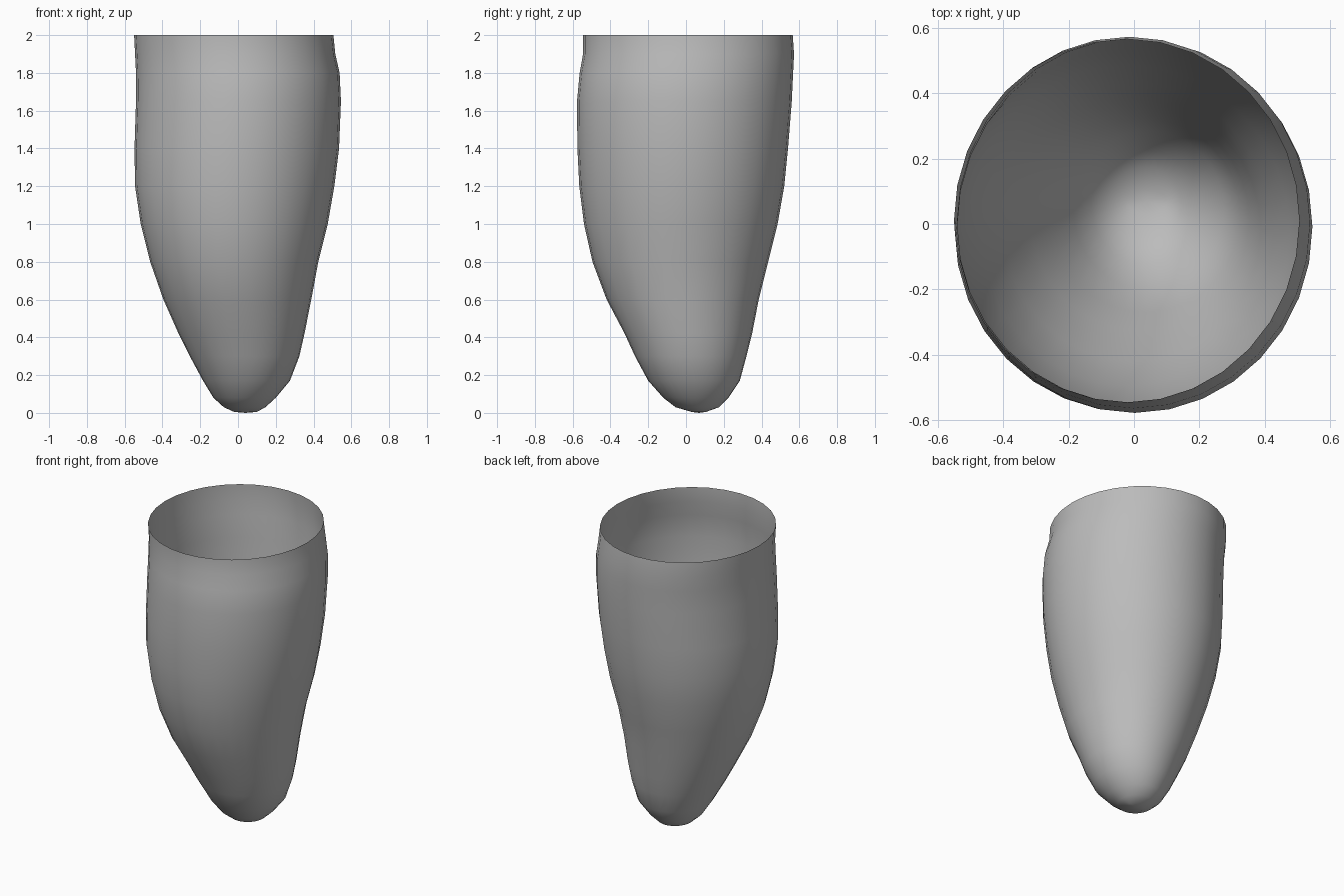
import bpy, bmesh, math

cube = bpy.data.objects.get("Cube")
if cube:
    bpy.data.objects.remove(cube, do_unlink=True)

SIDES = 32

# Profile of the shell: height, then left/right and front/back limits
RINGS = [
    (2.00, -0.55, 0.505, -0.545, 0.565),
    (1.90, -0.545, 0.515, -0.545, 0.572),
    (1.80, -0.54, 0.538, -0.563, 0.567),
    (1.65, -0.54, 0.545, -0.577, 0.56),
    (1.40, -0.548, 0.535, -0.575, 0.54),
    (1.20, -0.545, 0.51, -0.565, 0.52),
    (1.00, -0.515, 0.475, -0.54, 0.485),
    (0.80, -0.465, 0.425, -0.495, 0.435),
    (0.60, -0.395, 0.388, -0.42, 0.385),
    (0.42, -0.315, 0.352, -0.325, 0.35),
    (0.30, -0.255, 0.325, -0.27, 0.32),
    (0.17, -0.185, 0.275, -0.2, 0.285),
    (0.08, -0.13, 0.2, -0.12, 0.225),
    (0.03, -0.075, 0.145, -0.055, 0.175),
    (0.005, -0.02, 0.1, 0.03, 0.105),
]


def add_ring(bm, z, x0, x1, y0, y1):
    cx, cy, rx, ry = (x0 + x1) / 2, (y0 + y1) / 2, (x1 - x0) / 2, (y1 - y0) / 2
    angles = [math.tau * i / SIDES for i in range(SIDES)]
    return [bm.verts.new((cx + rx * math.cos(a), cy + ry * math.sin(a), z)) for a in angles]


# Warm-free plain grey
grey = bpy.data.materials.new("plain_grey")
grey.use_nodes = True
colour = (0.5, 0.5, 0.5, 1)
grey.diffuse_color = colour
grey.node_tree.nodes["Principled BSDF"].inputs["Base Color"].default_value = colour

# Open-topped shell lofted through the rings, closed at the tip
bm = bmesh.new()
loops = [add_ring(bm, *ring) for ring in RINGS]
for upper, lower in zip(loops, loops[1:]):
    for i in range(SIDES):
        j = (i + 1) % SIDES
        bm.faces.new((upper[j], upper[i], lower[i], lower[j]))
tip = bm.verts.new((0.04, 0.068, 0))
last = loops[-1]
for i in range(SIDES):
    bm.faces.new((last[(i + 1) % SIDES], last[i], tip))

mesh = bpy.data.meshes.new("tapered_shell")
bm.to_mesh(mesh)
bm.free()
mesh.materials.append(grey)
shell = bpy.data.objects.new("tapered_shell", mesh)
bpy.context.collection.objects.link(shell)

# Smooth walls
bpy.ops.object.select_all(action="DESELECT")
shell.select_set(True)
bpy.context.view_layer.objects.active = shell
bpy.ops.object.shade_smooth_by_angle(angle=math.radians(40))
